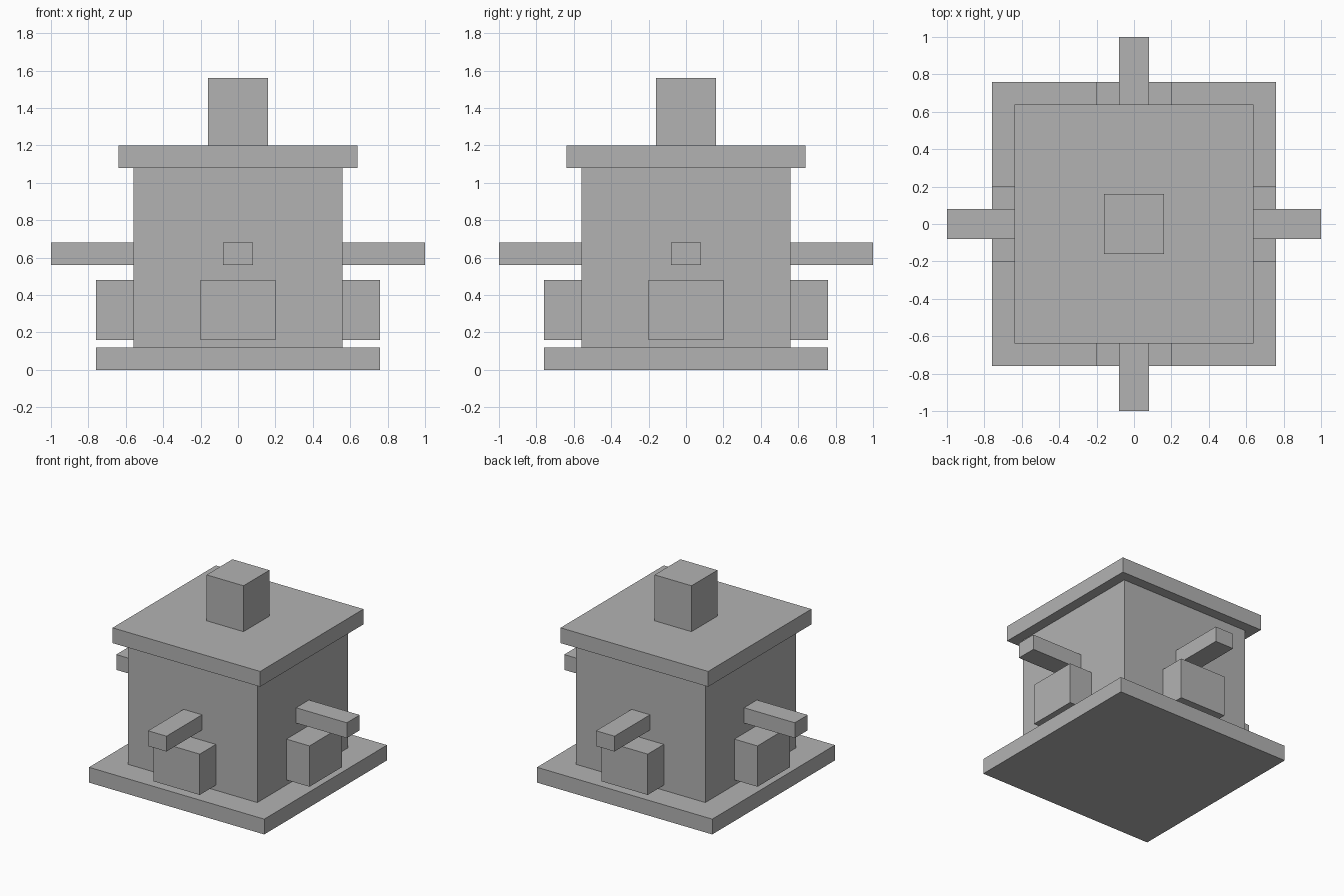
import bpy
from math import pi
from mathutils import Matrix, Vector

default = bpy.data.objects.get("Cube")
if default:
    bpy.data.objects.remove(default, do_unlink=True)

# Single plain grey material
GREY = (0.45, 0.45, 0.45, 1)
grey = bpy.data.materials.new("plain grey")
grey.use_nodes = True
grey.diffuse_color = GREY
grey.node_tree.nodes["Principled BSDF"].inputs["Base Color"].default_value = GREY


def box(name, low, high, turn=0.0):
    """Flat-sided box between two corners, turned about the vertical axis."""
    low, high = Vector(low), Vector(high)
    bpy.ops.mesh.primitive_cube_add(size=1)
    obj = bpy.context.object
    obj.name = name
    size = Matrix.Diagonal((high - low).to_4d())
    place = Matrix.Translation((low + high) / 2)
    obj.data.transform(Matrix.Rotation(turn, 4, "Z") @ place @ size)
    obj.data.materials.append(grey)
    return obj


def slab(name, half, bottom, top):
    """Square block centred on the vertical axis."""
    return box(name, (-half, -half, bottom), (half, half, top))


# Central stack
BODY = 0.56
slab("base_plate", 0.76, 0, 0.12)
slab("body", BODY, 0.12, 1.08)
slab("roof_slab", 0.64, 1.08, 1.2)
slab("top_block", 0.16, 1.2, 1.56)

# A projecting block and bar on each of the four sides
for i, side in enumerate(("front", "left", "back", "right")):
    turn = i * pi / 2
    box(side + "_block", (-0.2, -0.76, 0.16), (0.2, -BODY, 0.48), turn)
    box(side + "_bar", (-0.08, -1, 0.56), (0.08, -BODY, 0.68), turn)
